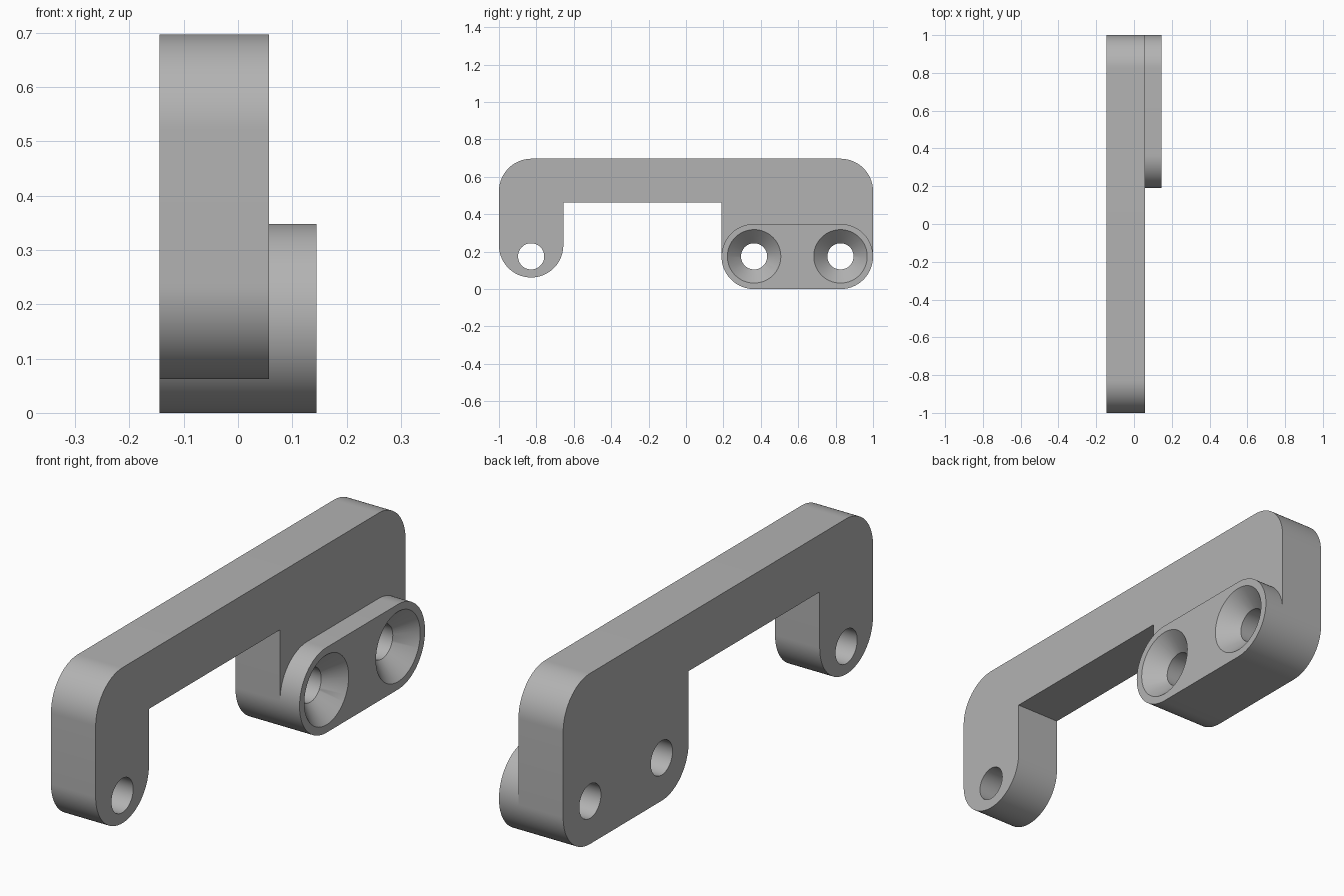
import bpy, bmesh
from math import cos, sin, pi, radians
from mathutils import Matrix

cube = bpy.data.objects.get("Cube")
if cube:
    bpy.data.objects.remove(cube, do_unlink=True)

BACK, SEAM, FACE = -0.145, 0.057, 0.145   # layers along x
R = 0.174                                 # outer corner radius
BORE, SINK = 0.07, 0.143                  # screw hole and countersink radii
HOLE_Z = 0.175
LEG_Y, NEAR_Y, FAR_Y = -0.828, 0.364, 0.826

grey = bpy.data.materials.new("matte grey")
grey.use_nodes = True
colour = (0.45, 0.45, 0.45, 1)
grey.diffuse_color = colour
grey.node_tree.nodes["Principled BSDF"].inputs["Base Color"].default_value = colour


def arc(y, z, r, start, end, steps=24):
    """Points of an arc in the side plane, angles in degrees."""
    angles = [radians(start + (end - start) * i / steps) for i in range(steps + 1)]
    return [(y + r * cos(a), z + r * sin(a)) for a in angles]


def add_object(name, bm):
    bmesh.ops.recalc_face_normals(bm, faces=bm.faces)
    mesh = bpy.data.meshes.new(name)
    bm.to_mesh(mesh)
    bm.free()
    mesh.materials.append(grey)
    obj = bpy.data.objects.new(name, mesh)
    bpy.context.collection.objects.link(obj)
    return obj


def plate(name, outline, x0, x1):
    """Extrude a side outline between two x positions."""
    bm = bmesh.new()
    face = bm.faces.new([bm.verts.new((x0, y, z)) for y, z in outline])
    ext = bmesh.ops.extrude_face_region(bm, geom=[face])
    moved = [v for v in ext["geom"] if isinstance(v, bmesh.types.BMVert)]
    bmesh.ops.translate(bm, verts=moved, vec=(x1 - x0, 0, 0))
    return add_object(name, bm)


def cutter(name, y, x0, x1, r0, r1):
    """Cone or cylinder along x, used only to cut."""
    bm = bmesh.new()
    place = Matrix.Translation(((x0 + x1) / 2, y, HOLE_Z)) @ Matrix.Rotation(pi / 2, 4, "Y")
    bmesh.ops.create_cone(bm, cap_ends=True, segments=64, radius1=r0, radius2=r1,
                          depth=x1 - x0, matrix=place)
    obj = add_object(name, bm)
    obj.hide_render = True
    return obj


def cut(target, tools):
    bpy.context.view_layer.objects.active = target
    for tool in tools:
        mod = target.modifiers.new(tool.name, "BOOLEAN")
        mod.operation, mod.solver, mod.object = "DIFFERENCE", "EXACT", tool
        bpy.ops.object.modifier_apply(modifier=mod.name)


# Bracket body: bridge with a rounded leg and a wide foot
leg_r = 0.172
body_outline = (
    arc(1 - R, 0.697 - R, R, 0, 90)
    + arc(R - 1, 0.697 - R, R, 90, 180)
    + arc(LEG_Y, 0.062 + leg_r, leg_r, 180, 360, 48)
    + [(LEG_Y + leg_r, 0.463), (NEAR_Y - R, 0.463)]
    + arc(NEAR_Y, R, R, 180, 270)
    + arc(FAR_Y, R, R, 270, 360)
)
body = plate("bracket_body", body_outline, BACK, SEAM)

# Raised mounting pad on the foot
pad_outline = arc(FAR_Y, R, R, -90, 90, 48) + arc(NEAR_Y, R, R, 90, 270, 48)
pad = plate("mounting_pad", pad_outline, SEAM, FACE)

# Screw holes, countersunk on the pad
bores = [cutter("bore_cutter", y, BACK - 0.05, FACE + 0.05, BORE, BORE)
         for y in (LEG_Y, NEAR_Y, FAR_Y)]
depth, over = SINK - BORE, 0.01
sinks = [cutter("countersink_cutter", y, FACE - depth, FACE + over, BORE, SINK + over)
         for y in (NEAR_Y, FAR_Y)]
cut(body, bores)
cut(pad, bores[1:] + sinks)
for tool in bores + sinks:
    bpy.data.objects.remove(tool, do_unlink=True)

# Smooth the curved walls, keep the rims sharp
bpy.ops.object.select_all(action="DESELECT")
for obj in (body, pad):
    obj.select_set(True)
bpy.context.view_layer.objects.active = body
bpy.ops.object.shade_smooth_by_angle(angle=radians(30))
